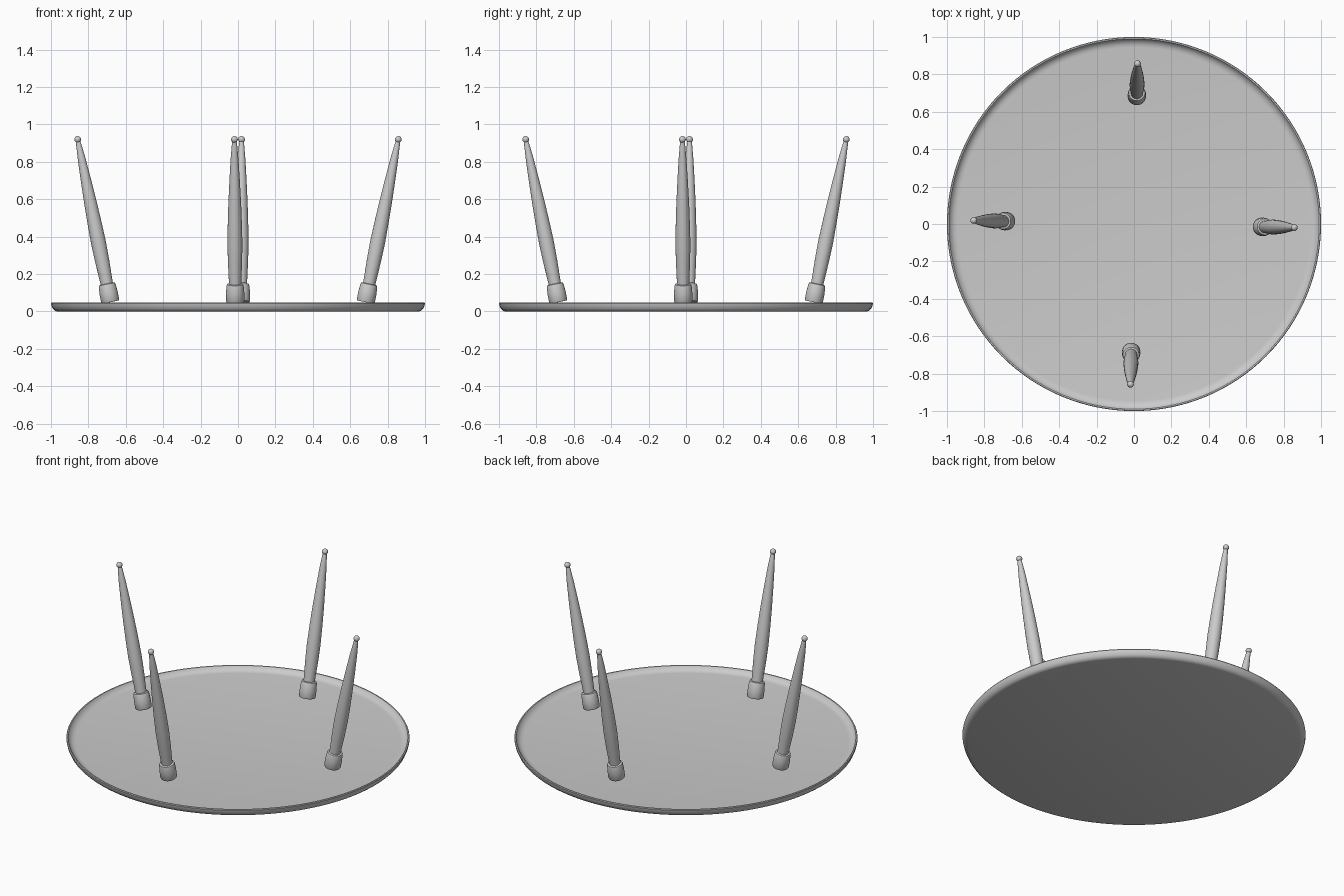
import bpy, bmesh, math
from mathutils import Matrix, Vector

if "Cube" in bpy.data.objects:
    bpy.data.objects.remove(bpy.data.objects["Cube"])

grey = bpy.data.materials.new("plain grey")
grey.diffuse_color = (0.6, 0.6, 0.6, 1)
grey.use_nodes = True
grey.node_tree.nodes["Principled BSDF"].inputs["Base Color"].default_value = grey.diffuse_color


def lathe(name, profile, segments, matrix=Matrix()):
    """Revolve (radius, height) points about z; the open ends are capped."""
    bm = bmesh.new()
    rings = []
    for r, z in profile:
        rings.append([bm.verts.new((r * math.cos(a), r * math.sin(a), z))
                      for a in (2 * math.pi * i / segments for i in range(segments))])
    for low, high in zip(rings, rings[1:]):
        for i in range(segments):
            j = (i + 1) % segments
            bm.faces.new((low[i], low[j], high[j], high[i]))
    bm.faces.new(rings[0][::-1])
    bm.faces.new(rings[-1])
    bmesh.ops.recalc_face_normals(bm, faces=bm.faces)
    mesh = bpy.data.meshes.new(name)
    bm.to_mesh(mesh)
    bm.free()
    mesh.materials.append(grey)
    obj = bpy.data.objects.new(name, mesh)
    obj.matrix_world = matrix
    bpy.context.collection.objects.link(obj)
    bpy.ops.object.select_all(action='DESELECT')
    obj.select_set(True)
    bpy.context.view_layer.objects.active = obj
    bpy.ops.object.shade_smooth_by_angle(angle=math.radians(35))
    return obj


# Upturned round top: flat below, shallow dish with a raised lip above
lathe("table_top", [(0.967, 0), (0.98, 0.004), (0.99, 0.014), (0.997, 0.03),
                    (1.0, 0.043), (0.997, 0.048), (0.99, 0.048), (0.984, 0.038),
                    (0.973, 0.028), (0.96, 0.022), (0.945, 0.02)], 128)

# Profiles along the leg axis, measured from the ferrule's lower end
ferrule = [(0.046, 0), (0.049, 0.006), (0.049, 0.05), (0.046, 0.088),
           (0.043, 0.097), (0.036, 0.1)]
shaft = [(0.033, 0.09), (0.034, 0.13), (0.038, 0.22), (0.040, 0.32), (0.038, 0.42),
         (0.034, 0.54), (0.028, 0.66), (0.021, 0.78), (0.014, 0.86), (0.011, 0.88)]
ball = [(0.018 * math.sin(a), 0.887 - 0.018 * math.cos(a))
        for a in (math.pi * (i + 0.5) / 12 for i in range(12))]

# Four splayed legs, each set slightly to one side of its spoke
foot = Vector((0.682, -0.015, 0.05))
tip = Vector((0.857, -0.019, 0.92))
lean = (tip - foot).to_track_quat('Z', 'Y').to_matrix().to_4x4()
for i, side in enumerate(("right", "back", "left", "front")):
    m = Matrix.Rotation(i * math.pi / 2, 4, 'Z') @ Matrix.Translation(foot) @ lean
    lathe(side + "_leg_ferrule", ferrule, 32, m)
    lathe(side + "_leg_shaft", shaft, 32, m)
    lathe(side + "_leg_ball_foot", ball, 24, m)
